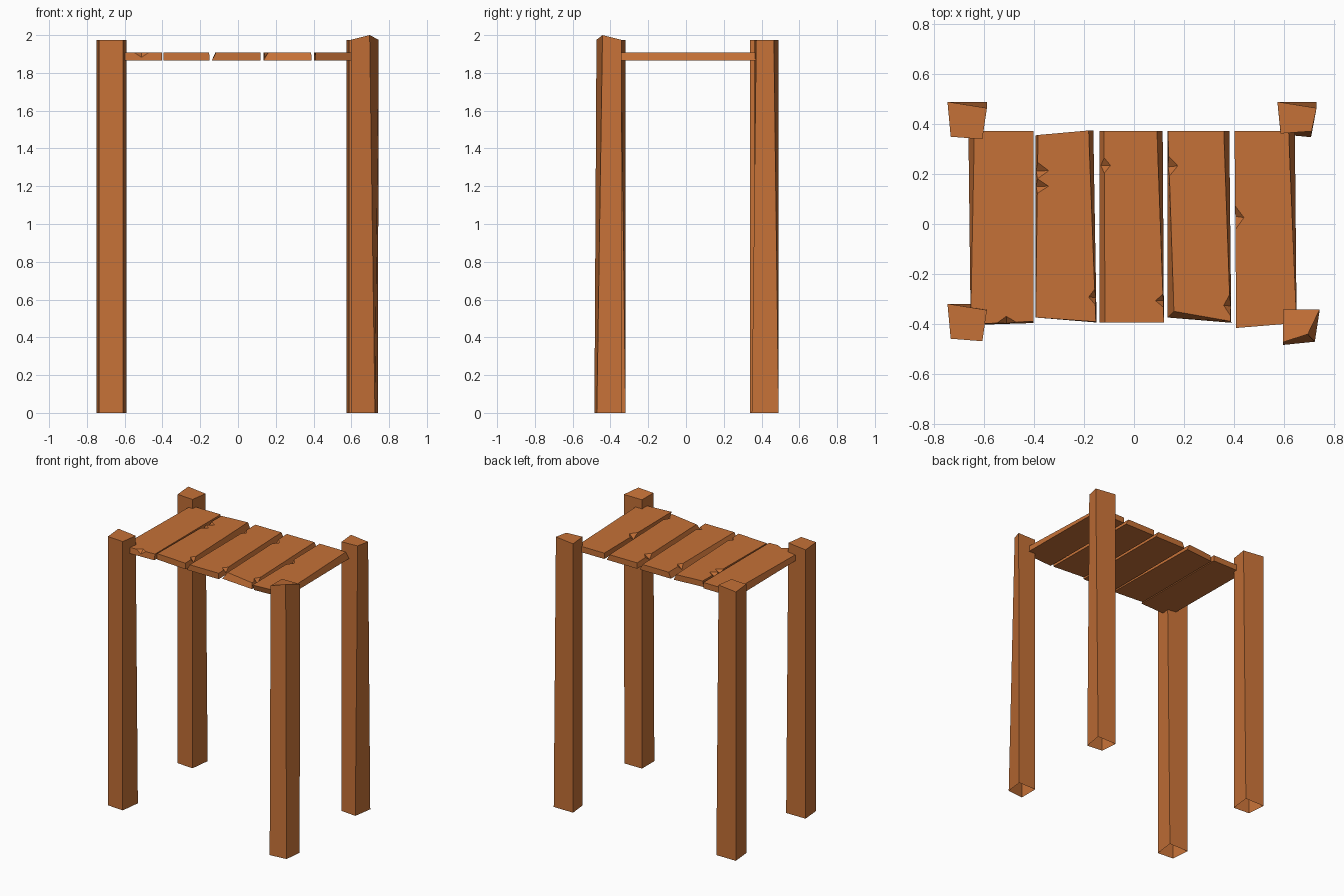
import bpy
from mathutils import Vector

if "Cube" in bpy.data.objects:
    bpy.data.objects.remove(bpy.data.objects["Cube"])

wood = bpy.data.materials.new("brown wood")
wood.diffuse_color = (0.56, 0.165, 0.038, 1)
wood.use_nodes = True
wood.node_tree.nodes["Principled BSDF"].inputs["Base Color"].default_value = wood.diffuse_color


def block(name, low, high, z0, z1, chips=(), open_bottom=False):
    """Four-sided rough-hewn block. Corners run front-left, front-right,
    back-right, back-left. Each chip is (side, start, end, depth, drop):
    a notch knocked out of the top edge of that side."""
    low = [Vector((x, y, z0)) for x, y in low]
    high = [Vector((*p, z1)[:3]) for p in high]
    centre = sum(high, Vector()) / 4
    verts = low + high
    faces = [] if open_bottom else [(3, 2, 1, 0)]
    top = []
    for i in range(4):
        j = (i + 1) % 4
        a, b = high[i], high[j]
        edge = b - a
        inward = Vector((-edge.y, edge.x, 0)).normalized()
        top.append(4 + i)
        side = [4 + i]
        for s, t0, t1, depth, drop in sorted(c for c in chips if c[0] == i):
            n = len(verts)
            mid = a + edge * (t0 + t1) / 2
            tm = (t0 + t1) / 2
            bottom_mid = low[i].lerp(low[j], tm)
            verts += [a + edge * t0, a + edge * t1,
                      mid + inward * depth, mid.lerp(bottom_mid, drop)]
            top += [n, n + 2, n + 1]
            side += [n, n + 3, n + 1]
            faces += [(n, n + 3, n + 2), (n + 3, n + 1, n + 2)]
        side.append(4 + j)
        faces.append([i, j] + side[::-1])
    faces.append(top)
    mesh = bpy.data.meshes.new(name)
    mesh.from_pydata(verts, [], faces)
    mesh.materials.append(wood)
    ob = bpy.data.objects.new(name, mesh)
    bpy.context.collection.objects.link(ob)
    return ob


# Left posts share one shape
for name, dy in (("back_left_post", 0), ("front_left_post", -0.81)):
    low = [(-.735, .35), (-.608, .34), (-.59, .49), (-.748, .49)]
    high = [(-.735, .35), (-.608, .34), (-.59, .465), (-.748, .49)]
    block(name, [(x, y + dy) for x, y in low],
          [(x, y + dy) for x, y in high], 0, 1.975, open_bottom=True)

# Right posts
block("back_right_post",
      [(.588, .36), (.71, .348), (.732, .49), (.575, .49)],
      [(.588, .363), (.712, .372), (.732, .465), (.575, .49)],
      0, 1.975, open_bottom=True)
block("front_right_post",
      [(.597, -.485), (.725, -.472), (.74, -.342), (.597, -.342)],
      [(.597, -.474, 1.975), (.697, -.442, 2.0), (.745, -.342, 1.975),
       (.597, -.342, 1.975)], 0, 1.975, open_bottom=True)

# Planks: bottom outline, top outline, chips
planks = [
    ([(-.655, -.405), (-.402, -.397), (-.402, .373), (-.664, .373)],
     [(-.655, -.402), (-.402, -.39), (-.402, .373), (-.64, .373)],
     [(0, .42, .72, .025, .6)]),
    ([(-.394, -.375), (-.15, -.395), (-.163, .375), (-.394, .355)],
     [(-.394, -.375), (-.153, -.392), (-.182, .375), (-.385, .357)],
     [(1, .09, .17, .025, .8), (3, .15, .24, .045, .7),
      (3, .24, .32, .045, .7)]),
    ([(-.139, -.395), (.12, -.395), (.115, .373), (-.139, .373)],
     [(-.116, -.395), (.12, -.395), (.092, .373), (-.12, .373)],
     [(1, .08, .15, .03, .7), (3, .14, .22, .025, .7)]),
    ([(.135, -.375), (.39, -.396), (.382, .373), (.135, .373)],
     [(.16, -.35), (.387, -.39), (.36, .373), (.136, .373)],
     [(1, .03, .14, .025, .7), (3, .14, .25, .035, .7)]),
    ([(.41, -.40), (.652, -.385), (.645, .373), (.403, .373)],
     [(.41, -.417), (.652, -.397), (.62, .373), (.403, .373)],
     [(3, .38, .5, .035, .7)]),
]
for k, (low, high, chips) in enumerate(planks):
    block(f"plank_{k + 1}", low, high, 1.865, 1.908, chips)
